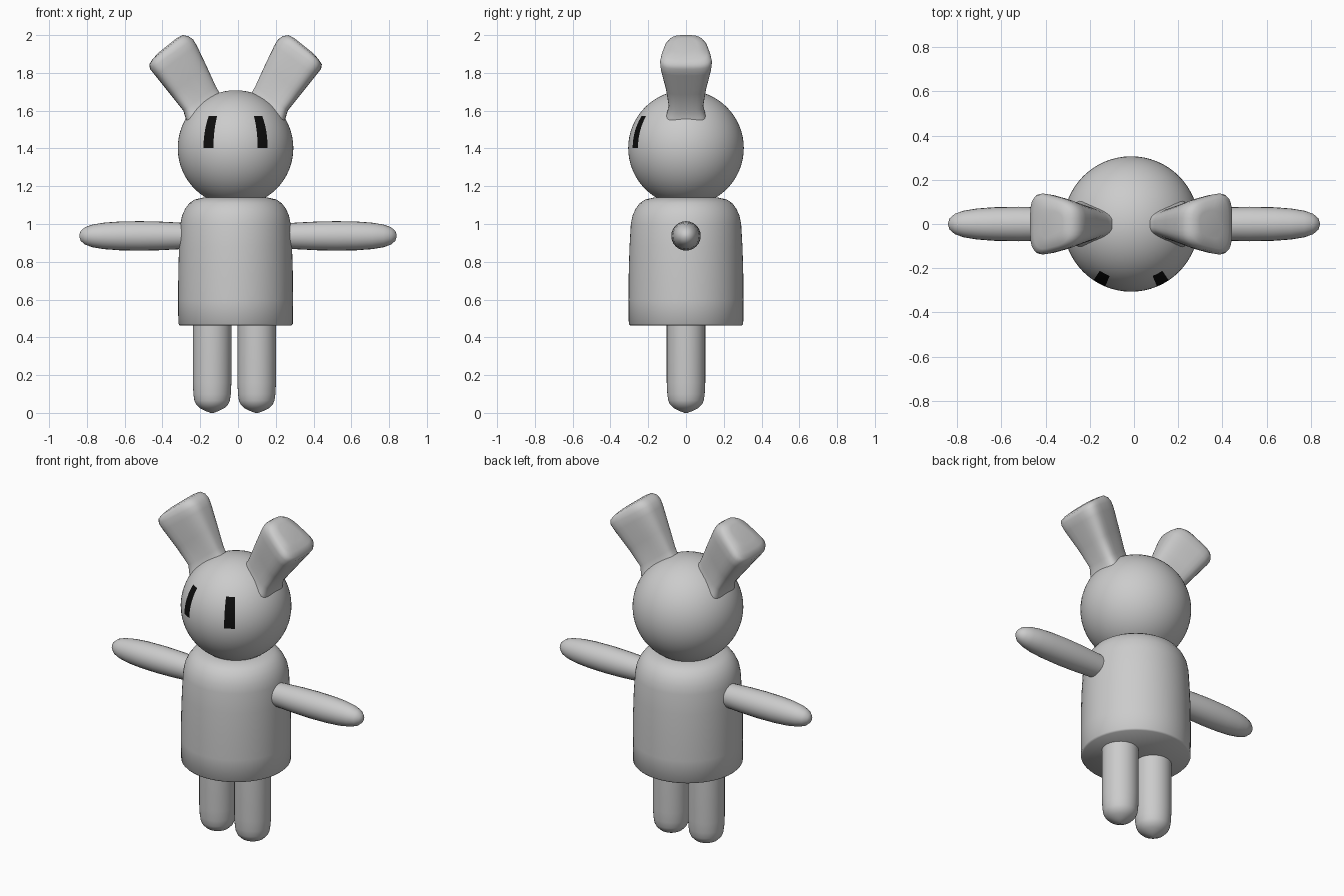
import bpy, bmesh, math
from mathutils import Matrix

if "Cube" in bpy.data.objects:
    bpy.data.objects.remove(bpy.data.objects["Cube"])

MID = -0.013  # centre line of head, ears and body


def material(name, rgb):
    m = bpy.data.materials.new(name)
    m.diffuse_color = (*rgb, 1)
    m.use_nodes = True
    m.node_tree.nodes["Principled BSDF"].inputs["Base Color"].default_value = m.diffuse_color
    return m


grey = material("light grey", (0.6, 0.6, 0.6))
black = material("black", (0.004, 0.004, 0.004))


def finish(bm, name, mats=(grey,), angle=50):
    bmesh.ops.recalc_face_normals(bm, faces=bm.faces)
    me = bpy.data.meshes.new(name)
    bm.to_mesh(me)
    bm.free()
    ob = bpy.data.objects.new(name, me)
    bpy.context.collection.objects.link(ob)
    for m in mats:
        me.materials.append(m)
    bpy.ops.object.select_all(action='DESELECT')
    ob.select_set(True)
    bpy.context.view_layer.objects.active = ob
    bpy.ops.object.shade_smooth_by_angle(angle=math.radians(angle))
    return ob


def loft(rings):
    """Bridge closed rings of points and cap both ends."""
    bm = bmesh.new()
    loops = [[bm.verts.new(p) for p in ring] for ring in rings]
    n = len(loops[0])
    for a, b in zip(loops, loops[1:]):
        for i in range(n):
            j = (i + 1) % n
            bm.faces.new((a[i], a[j], b[j], b[i]))
    bm.faces.new(loops[0])
    bm.faces.new(loops[-1])
    return bm


def lathe(name, profile, place, sides):
    """Turn a (radius, height) profile around z, then place it."""
    rings = [[(r * math.cos(2 * math.pi * i / sides),
               r * math.sin(2 * math.pi * i / sides), z) for i in range(sides)]
             for r, z in profile]
    bm = loft(rings)
    bm.transform(place)
    return finish(bm, name)


# Body: bell-like cylinder with rounded shoulders
lathe("body", [(0.295, 0.463), (0.303, 0.472), (0.304, 0.60), (0.303, 0.75),
               (0.299, 0.88), (0.292, 1.0), (0.283, 1.045), (0.267, 1.08),
               (0.245, 1.11), (0.215, 1.13), (0.17, 1.14), (0.05, 1.142)],
      Matrix.Translation((MID, 0, 0)), 64)

# Legs
leg = [(0.008, 0.0), (0.035, 0.01), (0.065, 0.025), (0.085, 0.045),
       (0.094, 0.065), (0.099, 0.10), (0.102, 0.16), (0.102, 0.50)]
for side, x in (("left", -0.137), ("right", 0.099)):
    lathe(side + "_leg", leg, Matrix.Translation((x, 0, 0)), 40)

# Arms: slightly swollen, rounded at the hand
arm = [(0.066, 0.24), (0.071, 0.32), (0.076, 0.42), (0.078, 0.52),
       (0.076, 0.63), (0.070, 0.71), (0.060, 0.77), (0.046, 0.81),
       (0.026, 0.833), (0.006, 0.84)]
for side, s in (("left", -1), ("right", 1)):
    lathe(side + "_arm", arm, Matrix.Translation((0, 0, 0.937))
          @ Matrix.Rotation(s * math.pi / 2, 4, 'Y'), 24)

# Head: sphere with eyes coloured by longitude and latitude
bm = bmesh.new()
bmesh.ops.create_uvsphere(bm, u_segments=64, v_segments=32, radius=0.306)
for f in bm.faces:
    c = f.calc_center_median()
    lon = abs(math.degrees(math.atan2(c.x, -c.y)))
    lat = math.degrees(math.asin(c.z / c.length))
    if 22.5 < lon < 33.75 and 0 < lat < 33.75:
        f.material_index = 1
bm.transform(Matrix.Translation((MID, 0, 1.402)))
finish(bm, "head", (grey, black))

# Ears: rounded sections from inner to outer edge, each (x, z, half depth)
EAR = [((0.05, 1.66, 0.05), (0.255, 1.52, 0.135)),
       ((0.085, 1.695, 0.045), (0.265, 1.56, 0.12)),
       ((0.105, 1.73, 0.05), (0.277, 1.60, 0.107)),
       ((0.155, 1.84, 0.07), (0.345, 1.685, 0.122)),
       ((0.205, 1.945, 0.09), (0.425, 1.785, 0.152)),
       ((0.225, 1.978, 0.095), (0.453, 1.82, 0.156)),
       ((0.25, 1.995, 0.095), (0.457, 1.845, 0.148)),
       ((0.28, 2.0, 0.085), (0.44, 1.872, 0.125)),
       ((0.31, 1.985, 0.05), (0.41, 1.905, 0.07))]
N = 32


def ear_ring(inner, outer, s):
    ring = []
    for i in range(N):
        a = 2 * math.pi * (i + 0.5) / N
        u = math.copysign(abs(math.cos(a)) ** 0.55, math.cos(a))
        v = math.copysign(abs(math.sin(a)) ** 0.55, math.sin(a))
        t = (u + 1) / 2
        x, z, h = (p + (q - p) * t for p, q in zip(inner, outer))
        ring.append((MID + s * x, v * h, z))
    return ring


for side, s in (("left", -1), ("right", 1)):
    finish(loft([ear_ring(p, q, s) for p, q in EAR]), side + "_ear", angle=60)
